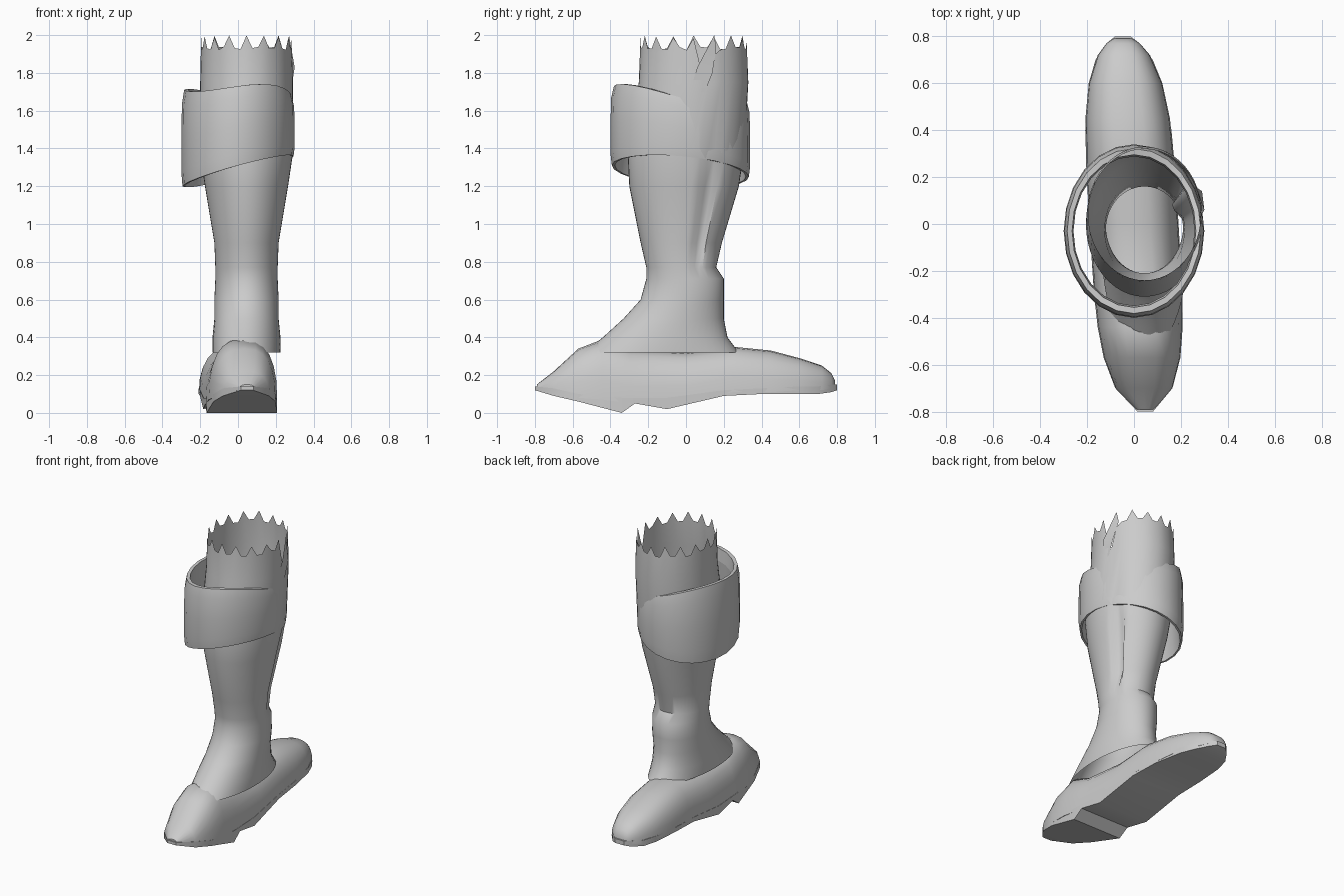
import bpy
import random
from math import sin, cos, pi, tau, radians, sqrt, copysign

random.seed(4)
default_cube = bpy.data.objects.get("Cube")
if default_cube:
    bpy.data.objects.remove(default_cube)

grey = bpy.data.materials.new("plain_grey")
grey.use_nodes = True
grey.diffuse_color = (.6, .6, .6, 1)
shader = grey.node_tree.nodes["Principled BSDF"]
shader.inputs["Base Color"].default_value = grey.diffuse_color


def loft(name, rings, closed=True, caps=False, sharp=40):
    """Skin a list of equal-length point rings into one object."""
    count = len(rings[0])
    faces = []
    for start in range(0, (len(rings) - 1) * count, count):
        for i in range(count if closed else count - 1):
            j = (i + 1) % count
            faces.append((start + i, start + j, start + count + j, start + count + i))
    if caps:
        last = (len(rings) - 1) * count
        faces.append(tuple(reversed(range(count))))
        faces.append(tuple(range(last, last + count)))
    mesh = bpy.data.meshes.new(name)
    mesh.from_pydata([point for ring in rings for point in ring], [], faces)
    mesh.materials.append(grey)
    obj = bpy.data.objects.new(name, mesh)
    bpy.context.collection.objects.link(obj)
    bpy.ops.object.select_all(action="DESELECT")
    obj.select_set(True)
    bpy.context.view_layer.objects.active = obj
    bpy.ops.object.shade_smooth_by_angle(angle=radians(sharp))


def ellipse(center_x, half_width, front, back, height, sides=48):
    """Level ring of points reaching from front to back."""
    middle, half_depth = (front + back) / 2, (back - front) / 2
    return [(center_x + half_width * cos(tau * i / sides),
             middle + half_depth * sin(tau * i / sides), height)
            for i in range(sides)]


def foot_center(y):
    """The foot swings gently sideways along its length."""
    return -.06 * y


def foot_half_width(y):
    """Rounded outline, blunt at both ends."""
    return .19 * sqrt(max(1 - abs(y / .8) ** 4, .03))


# Boot shaft: height, half width, front, back
shaft_profile = [
    (.32, .18, -.54, .28), (.4, .18, -.44, .22), (.5, .17, -.33, .2),
    (.6, .17, -.24, .2), (.71, .165, -.21, .2), (.77, .165, -.21, .16),
    (.9, .17, -.24, .19), (1.2, .22, -.3, .28), (1.4, .25, -.31, .31),
    (1.75, .245, -.25, .33), (1.95, .24, -.24, .32)]
shaft_rings = [ellipse(.045, half_width, front, back, height)
               for height, half_width, front, back in shaft_profile]

# Vertical crease pressed into the left flank
for ring in shaft_rings:
    if .8 < ring[0][2] < 1.3:
        for i in (3, 4):
            x, y, z = ring[i]
            ring[i] = (x - .03, y, z)

# Torn rim: uneven teeth, and a notch on the left
notch_center = 2
for i, (x, y, z) in enumerate(shaft_rings[-1]):
    tooth = .04 if i % 3 == 0 else -.02
    notch = max(0, .18 - .09 * abs(i - notch_center))
    shaft_rings[-1][i] = (x, y, z + tooth - notch + random.uniform(-.01, .01))
loft("boot_shaft", shaft_rings)

# Torn flap standing beside the notch
loft("torn_flap", [[(.28, .02, 1.7), (.29, .1, 1.7)],
                   [(.3, .06, 1.83), (.29, .14, 1.8)],
                   [(.27, .15, 2), (.26, .16, 1.93)]], closed=False)

# Folded cuff: each wall step is a girth factor and a share of the height
cuff_wall = [(.86, .8), (.91, .3), (.94, 0), (.98, 0), (1, .15), (1, .5),
             (.99, .85), (.95, 1), (.88, 1), (.86, .8)]
cuff_rings = []
for girth, share in cuff_wall:
    ring = []
    for i in range(24):
        a = tau * i / 24
        low = 1.28 + .08 * cos(a) - .03 * sin(a)
        high = 1.69 - .02 * cos(a) - .04 * sin(a) - .03 * sin(2 * a)
        ring.append((.3 * girth * cos(a), .37 * girth * sin(a) - .03,
                     low + (high - low) * share))
    cuff_rings.append(ring)
loft("folded_cuff", cuff_rings)

# Foot: position along the length, bottom, top
foot_profile = [
    (-.79, .12, .15), (-.7, .1, .22), (-.57, .08, .34), (-.44, .07, .39),
    (-.3, .05, .34), (0, .06, .32), (.25, .11, .35), (.45, .11, .33),
    (.6, .12, .29), (.72, .12, .25), (.77, .13, .21), (.79, .13, .17)]
foot_rings = []
for y, bottom, top in foot_profile:
    ring = []
    for i in range(13):
        c, s = cos(pi * i / 12), sin(pi * i / 12)
        across = copysign(abs(c) ** .75, c)
        ring.append((foot_center(y) + foot_half_width(y) * across, y,
                     bottom + (top - bottom) * abs(s) ** .85))
    foot_rings.append(ring)
loft("foot", foot_rings, caps=True)

# Sole with its sloped heel: position along the length, underside, upper side
sole_profile = [
    (-.8, .12, .14), (-.7, .09, .13), (-.57, .06, .1), (-.34, 0, .08),
    (-.27, .05, .08), (-.1, .02, .08), (.2, .09, .12), (.4, .1, .13),
    (.6, .1, .14), (.7, .1, .14), (.77, .11, .15), (.8, .12, .15)]
sole_rings = []
for y, under, upper in sole_profile:
    right = foot_center(y) - foot_half_width(y)
    left = foot_center(y) + foot_half_width(y)
    sole_rings.append([(left, y, under), (left, y, upper),
                       (right, y, upper), (right, y, under)])
loft("sole", sole_rings, caps=True, sharp=30)
